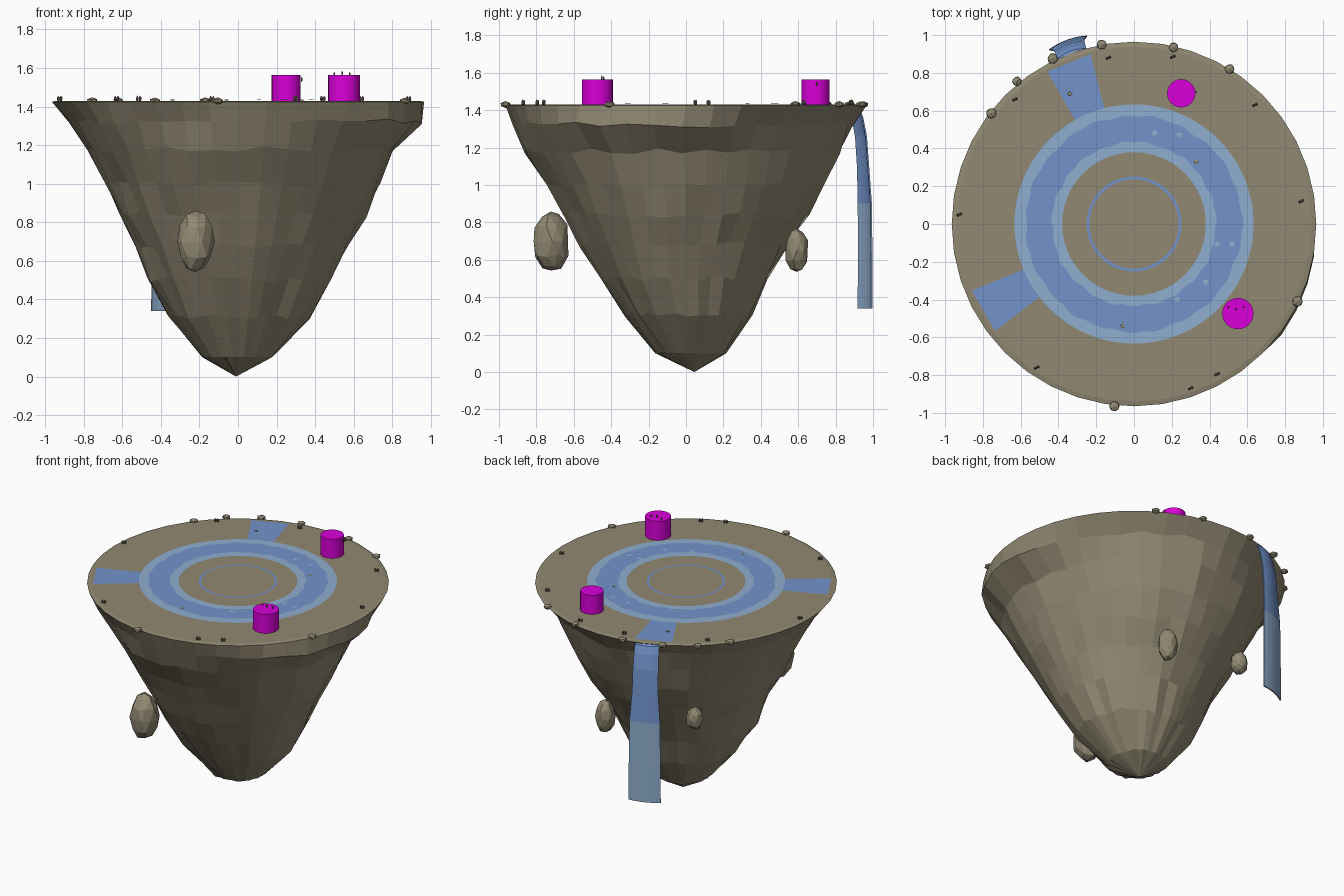
import bpy, bmesh, math, random
from mathutils import Vector, Matrix

random.seed(7)
if "Cube" in bpy.data.objects:
    bpy.data.objects.remove(bpy.data.objects["Cube"], do_unlink=True)


def material(name, rgb):
    m = bpy.data.materials.new(name)
    m.use_nodes = True
    m.diffuse_color = (*rgb, 1)
    m.node_tree.nodes["Principled BSDF"].inputs["Base Color"].default_value = (*rgb, 1)
    return m


ROCK = material("grey_brown_rock", (0.285, 0.25, 0.17))
DARK = material("dark_rock", (0.16, 0.14, 0.095))
WATER = material("deep_blue_water", (0.17, 0.295, 0.60))
SHORE = material("pale_blue_water", (0.275, 0.42, 0.62))
MAGENTA = material("magenta", (0.70, 0.0, 0.70))
TOP = 1.43


def finish(name, bm, *mats):
    bmesh.ops.recalc_face_normals(bm, faces=bm.faces)
    me = bpy.data.meshes.new(name)
    bm.to_mesh(me)
    bm.free()
    for m in mats:
        me.materials.append(m)
    ob = bpy.data.objects.new(name, me)
    bpy.context.collection.objects.link(ob)
    return ob


def polar(r, a, z):
    return Vector((r * math.cos(a), r * math.sin(a), z))


def bridge(bm, a, b, closed=True):
    n = len(a)
    for i in range(n if closed else n - 1):
        j = (i + 1) % n
        bm.faces.new((a[i], a[j], b[j], b[i]))


def island():
    # height, radius, lengthening along y, bulge on the left side, y shift
    rings = [(1.425, 0.965, 0, 0, 0), (1.32, 0.875, 0.02, 0.12, -0.02),
             (1.18, 0.785, 0.06, 0.035, -0.02), (1.0, 0.69, 0.055, 0.06, 0),
             (0.84, 0.615, 0.04, 0.06, 0), (0.68, 0.535, 0.02, 0.05, -0.01),
             (0.5, 0.465, -0.015, 0.025, -0.01), (0.31, 0.36, -0.02, 0.01, 0.01),
             (0.1, 0.18, 0.01, 0, 0.025)]
    bm = bmesh.new()
    n = 40
    angles = [math.tau * i / n for i in range(n)]
    prev = [bm.verts.new(polar(0.94, a, TOP)) for a in angles]
    bm.faces.new(prev)
    for k, (z, r, long, bulge, shift) in enumerate(rings):
        ring = []
        for a in angles:
            rr = r + long * math.sin(a) ** 2 + bulge * max(0, math.cos(a + 0.35)) ** 6
            if k:
                rr = min(0.965, rr + random.uniform(-0.012, 0.012))
            dz = random.uniform(-0.015, 0.015) if 0 < k < len(rings) - 1 else 0
            ring.append(bm.verts.new(polar(rr, a, z + dz) + Vector((0, shift, 0))))
        bridge(bm, prev, ring)
        prev = ring
    tip = bm.verts.new((-0.01, 0.045, 0))
    for i in range(n):
        bm.faces.new((prev[i], prev[(i + 1) % n], tip))
    finish("floating_island", bm, ROCK)


def up_facing(ob):
    if ob.data.polygons[0].normal.z < 0:
        ob.data.flip_normals()


def water_ring(name, r0, r1, z, mat, wave=0.0):
    bm = bmesh.new()
    n = 96
    loops = []
    for k, r in enumerate((r0, r1)):
        loop = []
        for i in range(n):
            a = math.tau * i / n
            w = wave * (math.sin(a * 23 + k) + 0.6 * math.sin(a * 9 + 2 * k))
            loop.append(bm.verts.new(polar(r + w, a, z)))
        loops.append(loop)
    bridge(bm, *loops)
    up_facing(finish(name, bm, mat))


def stream(name, degrees):
    bm = bmesh.new()
    rot = Matrix.Rotation(math.radians(degrees), 4, "Z")
    pts = [(0.56, -0.075), (0.92, -0.123), (0.92, 0.123), (0.56, 0.075)]
    bm.faces.new([bm.verts.new(rot @ Vector((x, y, TOP + 0.0015))) for x, y in pts])
    up_facing(finish(name, bm, WATER))


def waterfall(degrees):
    # radius, height, half width down the sheet
    path = [(0.945, 1.424, 0.08), (0.972, 1.41, 0.08), (0.99, 1.36, 0.081), (1.01, 1.26, 0.083),
            (1.022, 1.1, 0.085), (1.032, 0.9, 0.1), (1.034, 0.6, 0.104), (1.034, 0.34, 0.106)]
    rot = Matrix.Rotation(math.radians(degrees), 4, "Z")
    bm = bmesh.new()
    prev = None
    for r, z, w in path:
        row = []
        for i in range(7):
            t = i / 3 - 1
            row.append(bm.verts.new(rot @ Vector((r - 0.015 * t * t, w * t, z))))
        if prev:
            bridge(bm, prev, row, False)
        prev = row
    for f in bm.faces:
        f.material_index = 1 if f.calc_center_median().z < 0.9 else 0
    ob = finish("waterfall", bm, WATER, SHORE)
    mod = ob.modifiers.new("thickness", "SOLIDIFY")
    mod.thickness = 0.008
    mod.offset = 0


def boulder(name, loc, size, mat=ROCK, detail=2):
    bm = bmesh.new()
    bmesh.ops.create_icosphere(bm, subdivisions=detail, radius=1)
    spin = Matrix.Rotation(random.uniform(0, 6), 4, "Z")
    for v in bm.verts:
        p = spin @ (v.co * random.uniform(0.93, 1.06))
        v.co = Vector(loc) + Vector(c * s for c, s in zip(p, size))
    finish(name, bm, mat)


def drum(name, x, y, r):
    bm = bmesh.new()
    bmesh.ops.create_cone(bm, cap_ends=True, segments=24, radius1=r, radius2=r, depth=0.135,
                          matrix=Matrix.Translation((x, y, TOP + 0.0665)))
    ob = finish(name, bm, MAGENTA)
    bpy.ops.object.select_all(action="DESELECT")
    bpy.context.view_layer.objects.active = ob
    ob.select_set(True)
    bpy.ops.object.shade_smooth_by_angle(angle=math.radians(40))


island()

# Painted water on the plateau
stream("back_stream", 112)
stream("side_stream", 210)
water_ring("moat_shore", 0.38, 0.633, TOP + 0.003, SHORE)
water_ring("moat_water", 0.434, 0.573, TOP + 0.0045, WATER, 0.005)
water_ring("centre_ring", 0.236, 0.251, TOP + 0.002, WATER)
waterfall(110)

# Magenta drums
drum("back_drum", 0.25, 0.692, 0.075)
drum("front_drum", 0.55, -0.474, 0.083)

# Floating boulders around the island
boulder("front_boulder", (-0.22, -0.722, 0.698), (0.094, 0.1, 0.164))
boulder("back_left_boulder", (0.215, 0.592, 0.65), (0.066, 0.064, 0.114))
boulder("back_right_boulder", (-0.436, 0.526, 0.785), (0.056, 0.056, 0.08))

# Rocks on the rim
for x, y in [(-0.17, 0.95), (0.21, 0.935), (0.505, 0.82), (-0.62, 0.755), (-0.755, 0.585),
             (0.865, -0.41), (-0.105, -0.965), (-0.43, 0.875)]:
    s = random.uniform(0.026, 0.034)
    boulder("rim_rock", (x, y, TOP), (s, s, 0.018), ROCK, 1)

# Small upright stones in pairs on the plateau
for x, y in [(-0.135, 0.88), (0.205, 0.885), (0.64, 0.63), (-0.63, 0.66), (0.885, 0.12),
             (-0.925, 0.05), (0.44, -0.795), (0.3, -0.87), (-0.515, -0.76)]:
    for d in (-0.007, 0.007):
        boulder("small_stone", (x + d, y + d / 2, TOP + 0.01), (0.008, 0.008, 0.016), DARK, 1)

# Tiny stones on the drums
for x, y, z in [(0.5, -0.44, 1.567), (0.54, -0.45, 1.573), (0.58, -0.44, 1.567), (0.33, 0.7, 1.54)]:
    boulder("drum_stone", (x, y, z), (0.005, 0.005, 0.013), DARK, 1)

# Pale flecks and pebbles in the moat
for x, y in [(0.11, 0.48), (0.24, 0.47), (0.44, -0.11), (0.52, -0.11), (0.38, -0.31), (0.23, -0.4)]:
    boulder("moat_fleck", (x, y, TOP + 0.0045), (0.018, 0.018, 0.0015), SHORE, 1)
for x, y in [(0.33, 0.33), (-0.06, -0.54), (-0.34, 0.69)]:
    boulder("moat_pebble", (x, y, TOP + 0.004), (0.013, 0.013, 0.003), ROCK, 1)
